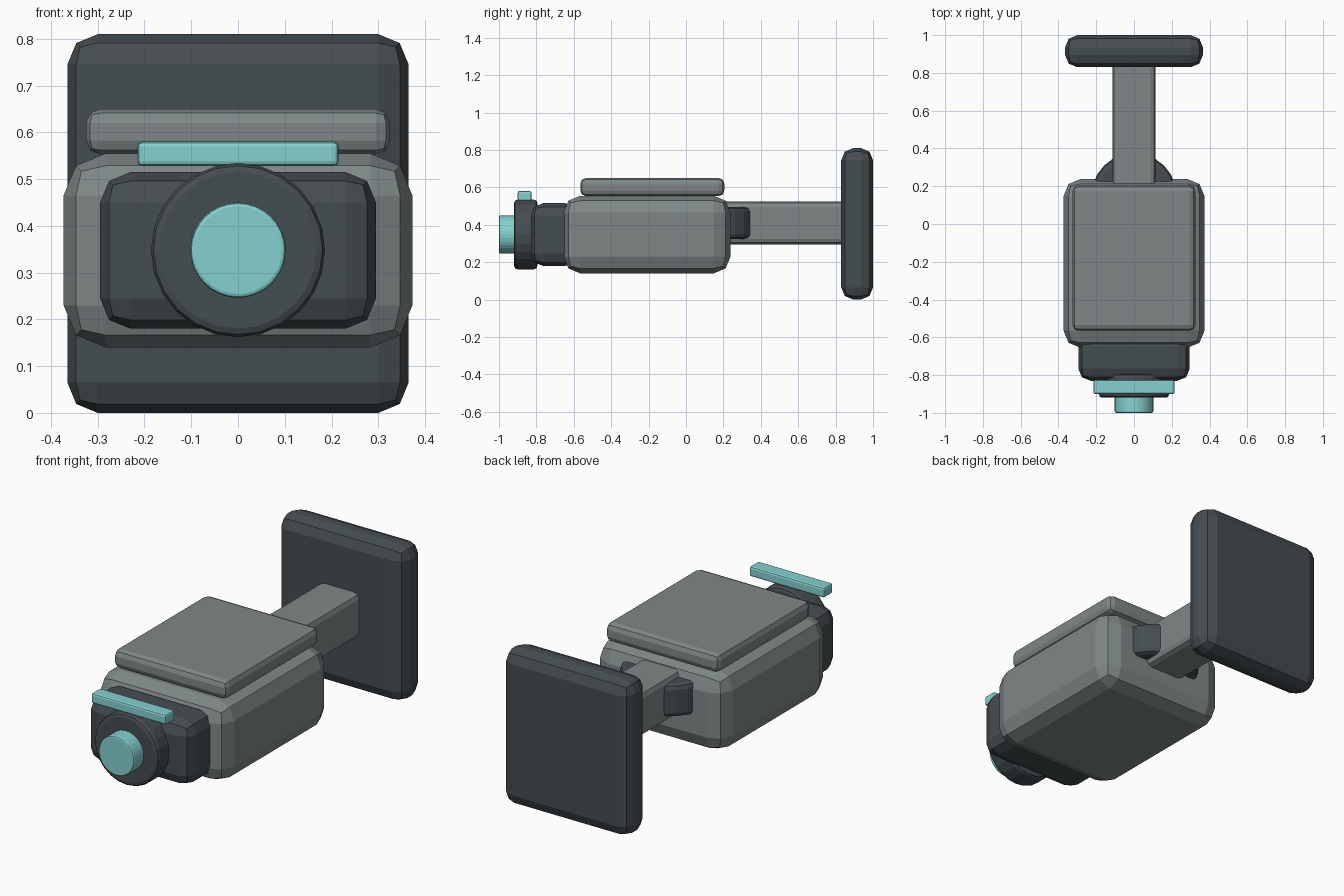
import bpy, bmesh, math
from mathutils import Matrix

if "Cube" in bpy.data.objects:
    bpy.data.objects.remove(bpy.data.objects["Cube"])


def material(name, rgb):
    m = bpy.data.materials.new(name)
    m.diffuse_color = (*rgb, 1)
    m.use_nodes = True
    m.node_tree.nodes["Principled BSDF"].inputs["Base Color"].default_value = m.diffuse_color
    return m


DARK = material("dark slate", (0.06, 0.074, 0.082))
GREY = material("mid grey", (0.215, 0.245, 0.245))
CYAN = material("pale cyan", (0.235, 0.64, 0.64))


def finish(name, bm, mat, bevel, segments, sharp_only=False):
    edges = [e for e in bm.edges
             if not sharp_only or e.calc_face_angle() > math.radians(40)]
    bmesh.ops.bevel(bm, geom=edges, offset=bevel, segments=segments,
                    profile=0.5, affect='EDGES', clamp_overlap=True)
    mesh = bpy.data.meshes.new(name)
    bm.to_mesh(mesh)
    bm.free()
    mesh.materials.append(mat)
    obj = bpy.data.objects.new(name, mesh)
    bpy.context.collection.objects.link(obj)
    return obj


def box(name, half_x, y, z, mat, bevel, segments=2):
    bm = bmesh.new()
    bmesh.ops.create_cube(bm, size=1)
    for v in bm.verts:
        v.co.x *= 2 * half_x
        v.co.y = y[0] if v.co.y < 0 else y[1]
        v.co.z = z[0] if v.co.z < 0 else z[1]
    return finish(name, bm, mat, bevel, segments)


def cylinder(name, centre, radius, depth, axis, sides, mat, bevel, segments=2):
    bm = bmesh.new()
    rot = Matrix.Rotation(math.pi / 2, 4, 'X') if axis == 'Y' else Matrix()
    bmesh.ops.create_cone(bm, cap_ends=True, segments=sides, radius1=radius,
                          radius2=radius, depth=depth,
                          matrix=Matrix.Translation(centre) @ rot)
    return finish(name, bm, mat, bevel, segments, sharp_only=True)


# Mount: wall plate, arm and swivel
box("wall_plate", 0.365, (0.83, 1.0), (0.0, 0.81), DARK, 0.065)
box("mount_arm", 0.115, (0.13, 0.88), (0.295, 0.525), GREY, 0.03)
cylinder("swivel_joint", (0, 0.15, 0.41), 0.225, 0.17, 'Z', 24, DARK, 0.025)

# Housing: body, top cover and front hood
box("camera_body", 0.373, (-0.655, 0.238), (0.14, 0.555), GREY, 0.09)
box("top_cover", 0.325, (-0.565, 0.205), (0.553, 0.65), GREY, 0.03)
box("front_hood", 0.295, (-0.83, -0.58), (0.18, 0.515), DARK, 0.065)

# Lens: ring, glass and light strip
cylinder("lens_ring", (0, -0.857, 0.348), 0.186, 0.125, 'Y', 24, DARK, 0.018)
cylinder("lens_glass", (0, -0.945, 0.348), 0.102, 0.11, 'Y', 32, CYAN, 0.008)
box("light_strip", 0.215, (-0.90, -0.825), (0.528, 0.58), CYAN, 0.01)
